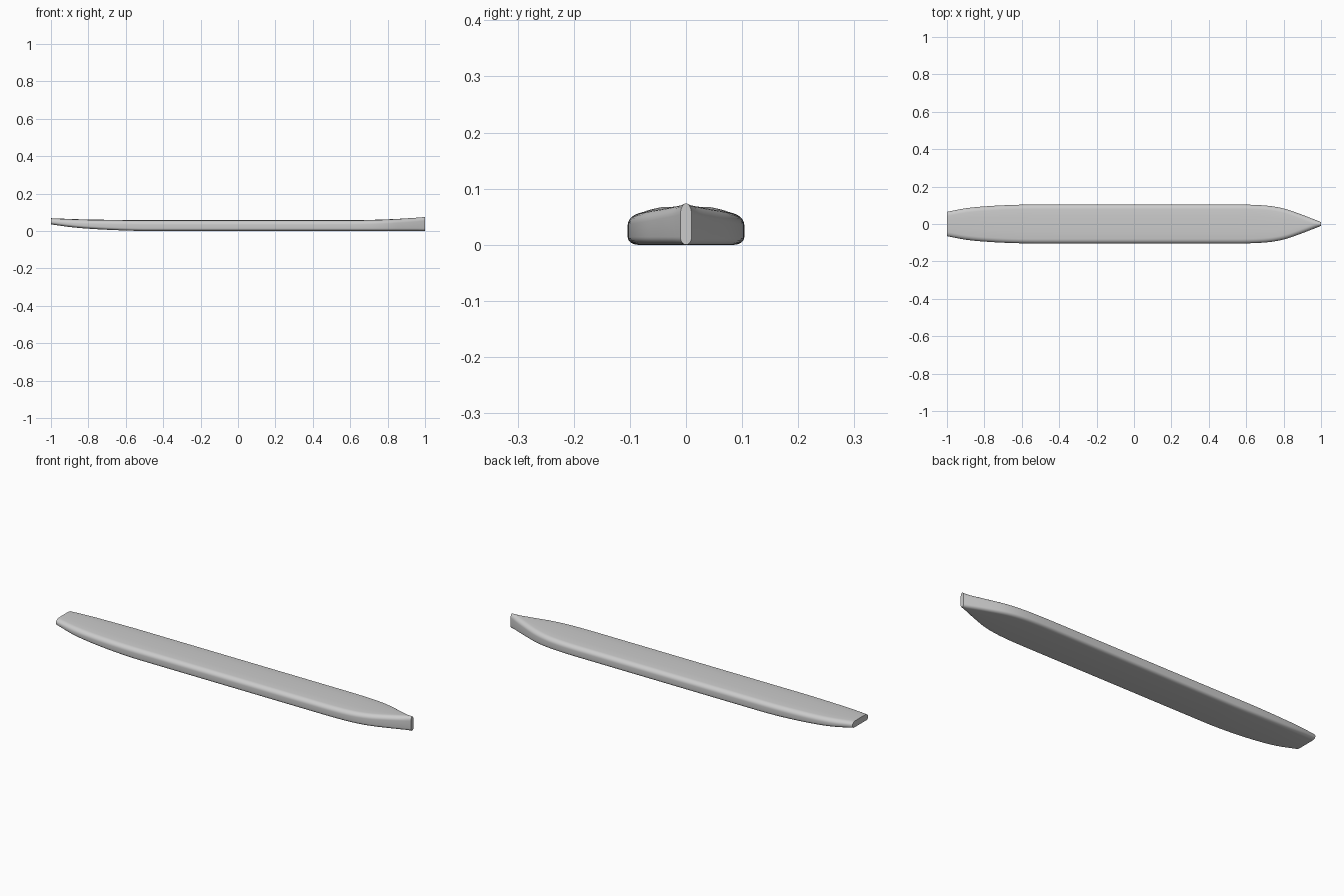
import bpy
import bmesh
from math import sin, cos, pi, radians

cube = bpy.data.objects.get("Cube")
if cube:
    bpy.data.objects.remove(cube, do_unlink=True)

# Stations from stern to bow: x, half width, bottom height, top height
STATIONS = [
    (-1.0, 0.065, 0.035, 0.068),
    (-0.9, 0.084, 0.021, 0.064),
    (-0.8, 0.094, 0.012, 0.061),
    (-0.65, 0.102, 0.004, 0.059),
    (-0.5, 0.104, 0.0, 0.058),
    (0.0, 0.104, 0.0, 0.058),
    (0.55, 0.104, 0.0, 0.058),
    (0.7, 0.099, 0.0, 0.059),
    (0.8, 0.083, 0.0, 0.062),
    (0.9, 0.049, 0.0, 0.067),
    (1.0, 0.01, 0.0, 0.074),
]
STEPS = 5     # loft rings per station gap
ARC = 6       # segments per rounded corner
CROWN = 0.03  # deck camber relative to half width


def smooth_station(i, t):
    """Cubic blend between neighbouring stations, with x kept linear."""
    a, b = STATIONS[i], STATIONS[i + 1]
    before = STATIONS[max(i - 1, 0)]
    after = STATIONS[min(i + 2, len(STATIONS) - 1)]
    dx = b[0] - a[0]
    values = [a[0] + dx * t]
    for k in range(1, 4):
        m0 = (b[k] - before[k]) / (b[0] - before[0]) * dx
        m1 = (after[k] - a[k]) / (after[0] - a[0]) * dx
        if a[k] == b[k]:
            m0 = m1 = 0
        values.append((2*t**3 - 3*t**2 + 1) * a[k] + (t**3 - 2*t**2 + t) * m0
                      + (3*t**2 - 2*t**3) * b[k] + (t**3 - t**2) * m1)
    return values


def section(half, low, high):
    """Closed rounded section: flat bottom, upright sides, cambered deck."""
    height = high - low
    bottom_y, bottom_z = min(0.018, half), min(0.014, height * 0.35)
    top_y, top_z = min(0.024, half), min(0.020, height * 0.45)
    side = [(0, low)]
    for k in range(ARC + 1):
        a = pi / 2 * k / ARC
        side.append((half - bottom_y * (1 - sin(a)), low + bottom_z * (1 - cos(a))))
    for k in range(ARC + 1):
        a = pi / 2 * k / ARC
        side.append((half - top_y * (1 - cos(a)), high - top_z * (1 - sin(a))))
    side += [((half - top_y) * 0.5, high), (0, high)]
    middle = (low + high) / 2
    side = [(y, z - CROWN * half * (y / half) ** 2 if z > middle else z) for y, z in side]
    return side + [(-y, z) for y, z in side[-2:0:-1]]


# Hull lofted through the sections
bm = bmesh.new()
rings = []
for i in range(len(STATIONS) - 1):
    last = i == len(STATIONS) - 2
    for s in range(STEPS + last):
        x, half, low, high = smooth_station(i, s / STEPS)
        rings.append([bm.verts.new((x, y, z)) for y, z in section(half, low, high)])
for r0, r1 in zip(rings, rings[1:]):
    for k in range(len(r0)):
        j = (k + 1) % len(r0)
        bm.faces.new((r0[k], r0[j], r1[j], r1[k]))

# Flat transom and stem
bm.faces.new(rings[0])
bm.faces.new(rings[-1])
bmesh.ops.remove_doubles(bm, verts=bm.verts, dist=1e-6)
bmesh.ops.recalc_face_normals(bm, faces=bm.faces)

mesh = bpy.data.meshes.new("hull")
bm.to_mesh(mesh)
bm.free()
hull = bpy.data.objects.new("hull", mesh)
bpy.context.collection.objects.link(hull)

# Plain grey finish
grey = bpy.data.materials.new("light_grey")
grey.use_nodes = True
colour = (0.6, 0.6, 0.6, 1)
grey.diffuse_color = colour
grey.node_tree.nodes["Principled BSDF"].inputs["Base Color"].default_value = colour
mesh.materials.append(grey)

bpy.ops.object.select_all(action='DESELECT')
hull.select_set(True)
bpy.context.view_layer.objects.active = hull
bpy.ops.object.shade_smooth_by_angle(angle=radians(35))
